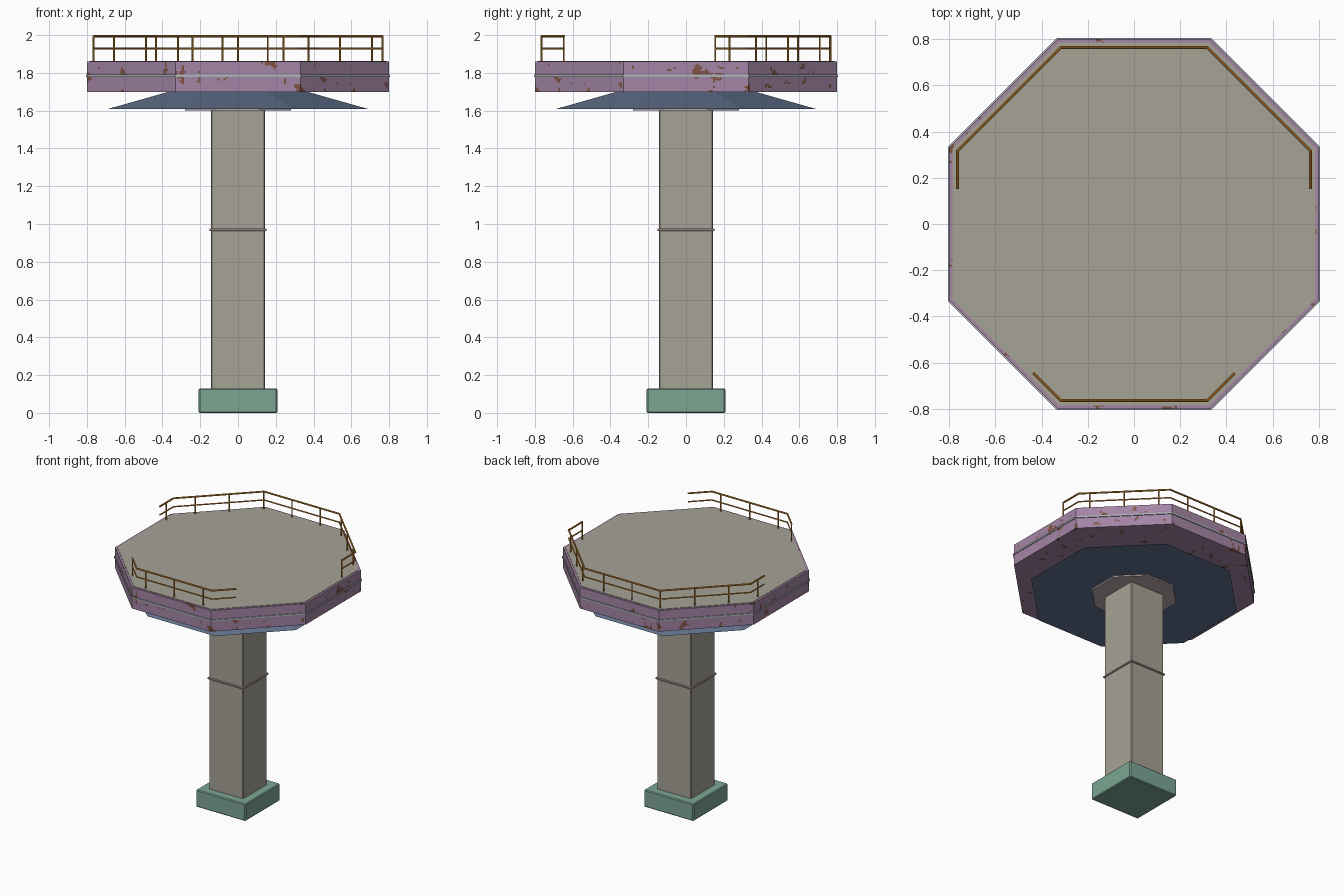
import bpy, bmesh, math
from mathutils import Vector, noise

if "Cube" in bpy.data.objects:
    bpy.data.objects.remove(bpy.data.objects["Cube"])

T = math.tan(math.pi / 8)  # octagon half-side / apothem


def material(name, rgb):
    m = bpy.data.materials.new(name)
    lin = [((c / 255 + 0.055) / 1.055) ** 2.4 for c in rgb]
    m.diffuse_color = (*lin, 1)
    m.use_nodes = True
    m.node_tree.nodes["Principled BSDF"].inputs["Base Color"].default_value = m.diffuse_color
    return m


CONCRETE = material("warm grey concrete", (166, 162, 150))
PURPLE = material("faded purple paint", (164, 134, 166))
RUST = material("rust brown", (128, 82, 66))
BLUE = material("slate blue", (100, 116, 144))
GREEN = material("sea green", (124, 166, 148))
PINK = material("pinkish grey", (190, 170, 170))
SILVER = material("pale steel", (172, 178, 184))
ORANGE = material("ochre orange", (198, 134, 48))


def finish(name, bm, *mats):
    bmesh.ops.recalc_face_normals(bm, faces=bm.faces)
    me = bpy.data.meshes.new(name)
    bm.to_mesh(me)
    bm.free()
    for m in mats:
        me.materials.append(m)
    ob = bpy.data.objects.new(name, me)
    bpy.context.collection.objects.link(ob)
    return ob


def box(name, half, z0, z1, mat, bevel=0.0):
    bm = bmesh.new()
    bmesh.ops.create_cube(bm, size=1)
    for v in bm.verts:
        v.co = (v.co.x * 2 * half, v.co.y * 2 * half, z0 + (v.co.z + 0.5) * (z1 - z0))
    if bevel:
        bmesh.ops.bevel(bm, geom=bm.edges[:], offset=bevel, segments=1, affect='EDGES')
    return finish(name, bm, mat)


def octagon(a):
    """Corners of an octagon with apothem a, flat side to the front."""
    r = a / math.cos(math.pi / 8)
    return [Vector((r * math.cos((k + 0.5) * math.pi / 4),
                    r * math.sin((k + 0.5) * math.pi / 4), 0)) for k in range(8)]


def prism(name, a0, z0, a1, z1, mat):
    bm = bmesh.new()
    lo = [bm.verts.new(p + Vector((0, 0, z0))) for p in octagon(a0)]
    hi = [bm.verts.new(p + Vector((0, 0, z1))) for p in octagon(a1)]
    bm.faces.new(lo)
    bm.faces.new(hi)
    for i in range(8):
        j = (i + 1) % 8
        bm.faces.new((lo[i], lo[j], hi[j], hi[i]))
    return finish(name, bm, mat)


# Foot, column and its collar
box("foot_block", 0.208, 0.0, 0.13, GREEN, 0.006)
box("column", 0.144, 0.12, 1.61, CONCRETE, 0.006)
box("column_collar", 0.152, 0.964, 0.976, PINK, 0.002)

# Column head and flared soffit below the platform
prism("column_head", 0.28, 1.60, 0.28, 1.615, PINK)
prism("flared_soffit", 0.685, 1.61, 0.36, 1.702, BLUE)

# Platform shell: finely divided octagon ring with rust blotches by noise
bm = bmesh.new()
profile = [(0.35, 1.70, 0), (0.80, 1.70, 40), (0.80, 1.86, 16), (0.78, 1.86, 2)]
rows = [(0.35, 1.70)]
for (a0, z0, _), (a1, z1, n) in zip(profile, profile[1:]):
    rows += [(a0 + (a1 - a0) * k / n, z0 + (z1 - z0) * k / n) for k in range(1, n + 1)]
COLS = 60
rings = []
for a, z in rows:
    c = octagon(a)
    rings.append([bm.verts.new(c[i].lerp(c[(i + 1) % 8], k / COLS) + Vector((0, 0, z)))
                  for i in range(8) for k in range(COLS)])
N = 8 * COLS
for r0, r1 in zip(rings, rings[1:]):
    for i in range(N):
        j = (i + 1) % N
        f = bm.faces.new((r0[i], r0[j], r1[j], r1[i]))
        p = f.calc_center_median()
        blotch = noise.noise(p * 17) + 0.35 * noise.noise(p * 50)
        f.material_index = 1 if blotch > 0.5 else 0
finish("platform_shell", bm, PURPLE, RUST)

# Deck surface and edge trim
prism("deck", 0.785, 1.85, 0.785, 1.863, CONCRETE)
prism("edge_trim", 0.806, 1.779, 0.806, 1.791, SILVER)


# Railings
def bar(bm, a, b, r=0.006):
    d = b - a
    m = d.to_track_quat('Z', 'Y').to_matrix().to_4x4()
    m.translation = (a + b) / 2
    bmesh.ops.create_cone(bm, cap_ends=True, segments=8, radius1=r, radius2=r,
                          depth=d.length + r, matrix=m)


def railing(name, path, step=0.2384):
    bm = bmesh.new()
    up = lambda p, z: Vector((p[0], p[1], z))
    travelled, mark = 0.0, 0.0
    for a, b in zip(path, path[1:]):
        for z in (1.994, 1.93):
            bar(bm, up(a, z), up(b, z), 0.0065 if z > 1.95 else 0.005)
        length = (Vector(b) - Vector(a)).length
        while mark <= travelled + length + 1e-4:
            p = Vector(a).lerp(Vector(b), (mark - travelled) / length)
            bar(bm, up(p, 1.86), up(p, 1.994), 0.005)
            mark += step
        travelled += length
    finish(name, bm, ORANGE)


A = 0.764
H = A * T
railing("back_railing", [(A, 0.155), (A, H), (H, A), (-H, A), (-A, H), (-A, 0.155)])
E = 0.117
railing("front_railing", [(-H - E, -A + E), (-H, -A), (H, -A), (H + E, -A + E)], 0.2411)
